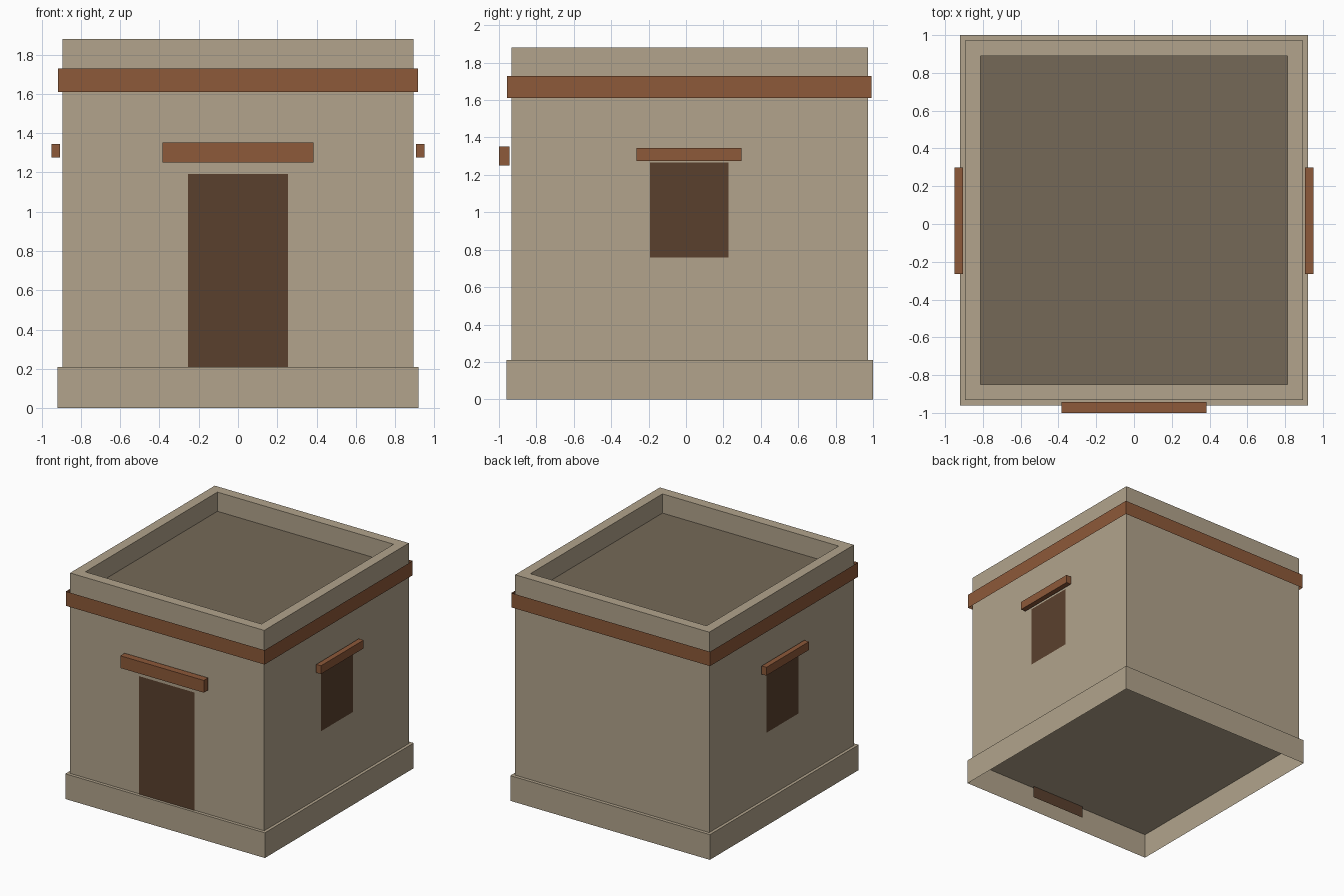
import bpy, bmesh
from mathutils import Vector

if "Cube" in bpy.data.objects:
    bpy.data.objects.remove(bpy.data.objects["Cube"], do_unlink=True)


def material(name, rgb):
    m = bpy.data.materials.new(name)
    m.use_nodes = True
    m.diffuse_color = (*rgb, 1)
    m.node_tree.nodes["Principled BSDF"].inputs["Base Color"].default_value = (*rgb, 1)
    return m


PLASTER = material("tan plaster", (0.445, 0.371, 0.262))
ROOF = material("dark roof earth", (0.178, 0.141, 0.095))
TIMBER = material("red brown timber", (0.266, 0.100, 0.041))
OPENING = material("dark brown opening", (0.102, 0.051, 0.027))


def box(name, low, high, mats, open_sides=(), edit=None):
    """Box between two corners; open_sides lists normals of faces to leave out."""
    low, high = Vector(low), Vector(high)
    bm = bmesh.new()
    bmesh.ops.create_cube(bm, size=1)
    for v in bm.verts:
        v.co = (low + high) / 2 + v.co * (high - low)
    bm.normal_update()
    gone = [f for f in bm.faces if any(f.normal.dot(Vector(n)) > 0.9 for n in open_sides)]
    bmesh.ops.delete(bm, geom=gone, context='FACES')
    if edit:
        edit(bm)
    return finish(name, bm, mats)


def panel(name, corners, mat):
    """Single flat face."""
    bm = bmesh.new()
    bm.faces.new([bm.verts.new(c) for c in corners])
    return finish(name, bm, [mat])


def finish(name, bm, mats):
    mesh = bpy.data.meshes.new(name)
    bm.to_mesh(mesh)
    bm.free()
    for m in mats:
        mesh.materials.append(m)
    ob = bpy.data.objects.new(name, mesh)
    bpy.context.collection.objects.link(ob)
    return ob


UP, DOWN = (0, 0, 1), (0, 0, -1)


def sink_roof(bm):
    # parapet rim with a sunken roof floor
    top = max(bm.faces, key=lambda f: f.calc_center_median().z)
    bmesh.ops.inset_region(bm, faces=[top], thickness=0.117)
    floor = bmesh.ops.extrude_discrete_faces(bm, faces=[top])["faces"][0]
    for v in floor.verts:
        v.co.z -= 0.16
    floor.material_index = 1


# Plinth, walls and timber band
box("plinth", (-0.92, -0.96, 0), (0.92, 1.0, 0.21), [PLASTER], [DOWN])
box("walls_and_parapet", (-0.895, -0.933, 0.21), (0.895, 0.972, 1.88),
    [PLASTER, ROOF], [DOWN], sink_roof)
box("timber_band", (-0.916, -0.958, 1.61), (0.916, 0.992, 1.73), [TIMBER], [UP, DOWN])

# Doorway and its lintel
panel("doorway", [(-0.254, -0.938, 0.11), (0.254, -0.938, 0.11),
                  (0.254, -0.938, 1.193), (-0.254, -0.938, 1.193)], OPENING)
box("door_lintel", (-0.385, -1.0, 1.25), (0.385, -0.943, 1.352), [TIMBER])

# A window with a lintel on each side
for side, s in (("left", 1), ("right", -1)):
    x = 0.9 * s
    corners = [(x, -0.193, 0.758), (x, 0.227, 0.758), (x, 0.227, 1.265), (x, -0.193, 1.265)]
    panel(side + "_window", corners[::s], OPENING)
    inner, outer = sorted((0.906 * s, 0.95 * s))
    box(side + "_window_lintel", (inner, -0.264, 1.275), (outer, 0.298, 1.344), [TIMBER])
